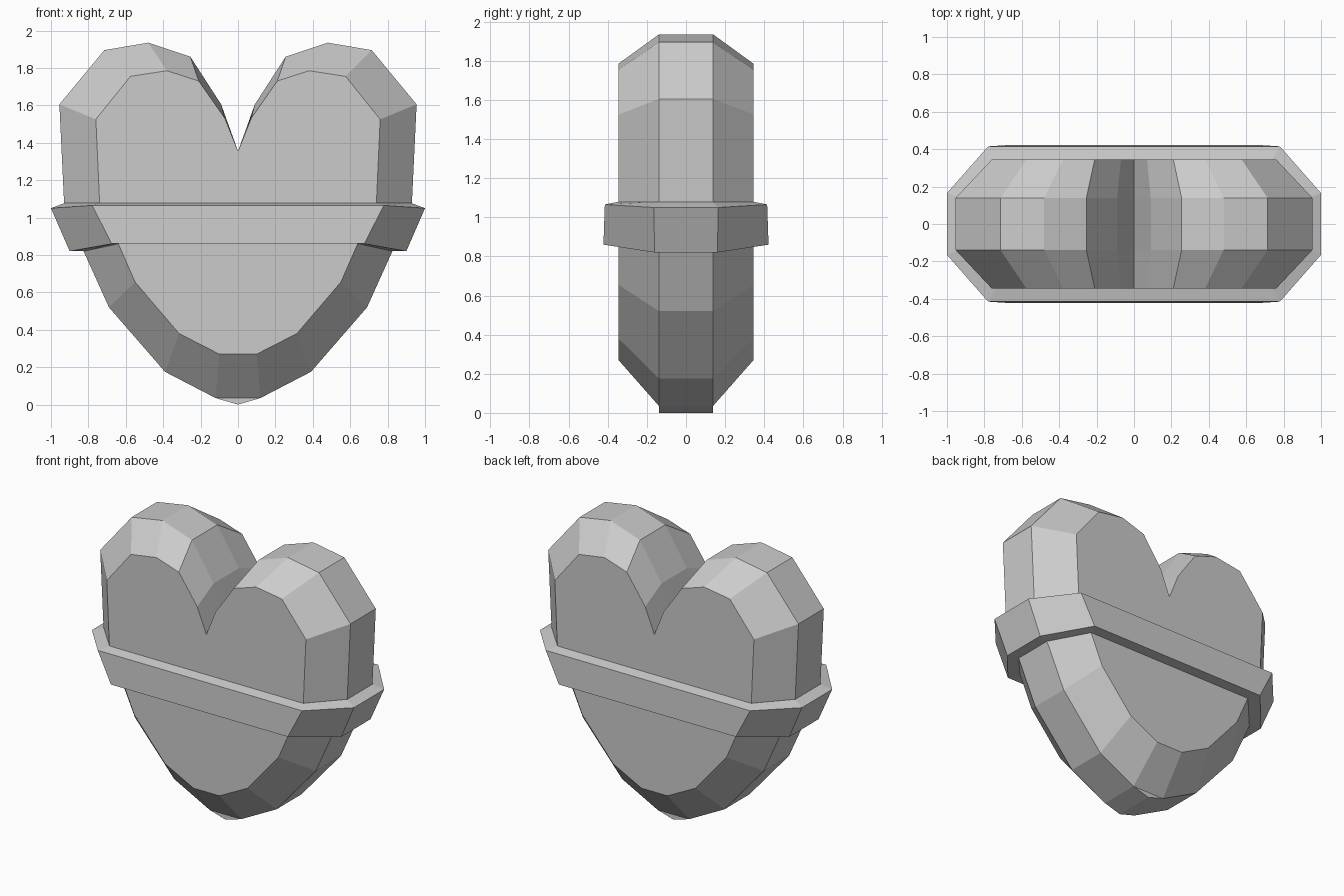
import bpy

if "Cube" in bpy.data.objects:
    bpy.data.objects.remove(bpy.data.objects["Cube"])


def make_object(name, verts, faces):
    mesh = bpy.data.meshes.new(name)
    mesh.from_pydata(verts, [], faces)
    mesh.update()
    obj = bpy.data.objects.new(name, mesh)
    bpy.context.collection.objects.link(obj)
    return obj


def loft(name, rings, caps=True, closed=False):
    """Join equal-length rings with quads, then cap the ends or close the loop."""
    n = len(rings[0])
    verts = [p for ring in rings for p in ring]
    faces = []
    for r in range(len(rings) if closed else len(rings) - 1):
        a, b = r * n, (r + 1) % len(rings) * n
        for i in range(n):
            j = (i + 1) % n
            faces.append((a + i, a + j, b + j, b + i))
    if caps:
        faces.append(tuple(reversed(range(n))))
        faces.append(tuple(range((len(rings) - 1) * n, len(rings) * n)))
    return make_object(name, verts, faces)


def heart_ring(half, y):
    """Mirror the right half outline; its last point is the cleft on x = 0."""
    outline = half + [(-x, z) for x, z in reversed(half[:-1])]
    return [(x, y, z) for x, z in outline]


# Heart body: wide middle band chamfered to flat front and back faces
rim = [(.12, .035), (.39, .175), (.69, .52), (.83, .83), (.93, 1.08),
       (.955, 1.605), (.715, 1.895), (.48, 1.935), (.255, 1.86),
       (.09, 1.605), (0, 1.33)]
face = [(.10, .27), (.315, .38), (.55, .655), (.64, .86), (.74, 1.08),
        (.76, 1.525), (.575, 1.755), (.38, 1.785), (.21, 1.73),
        (.07, 1.53), (0, 1.355)]
loft("heart_body", [heart_ring(face, -.345), heart_ring(rim, -.138),
                    heart_ring(rim, .138), heart_ring(face, .345)])

# Small pointed keel at the bottom
tip = [(-.12, .035), (0, 0), (.12, .035)]
loft("bottom_tip", [[(x, y, z) for x, z in tip] for y in (-.138, .138)])


def belt_ring(xs, ys, zs):
    """Eight-sided ring: side corners (index 0) and front/back corners (index 1)."""
    quarter = [(xs[0], ys[0], zs[0]), (xs[1], ys[1], zs[1])]
    right_back = quarter
    left_back = [(-x, y, z) for x, y, z in reversed(quarter)]
    left_front = [(-x, -y, z) for x, y, z in quarter]
    right_front = [(x, -y, z) for x, y, z in reversed(quarter)]
    return right_back + left_back + left_front + right_front


# Belt around the middle, flaring outward toward the top
loft("belt", [
    belt_ring((.92, .735), (.135, .34), (1.08, 1.08)),
    belt_ring((.82, .635), (.135, .34), (.82, .86)),
    belt_ring((.90, .675), (.16, .422), (.82, .86)),
    belt_ring((1.0, .78), (.165, .415), (1.05, 1.065)),
], caps=False, closed=True)

# Consistent outward normals
import bmesh
for obj in bpy.context.collection.objects:
    bm = bmesh.new()
    bm.from_mesh(obj.data)
    bmesh.ops.recalc_face_normals(bm, faces=bm.faces)
    bm.to_mesh(obj.data)
    bm.free()
